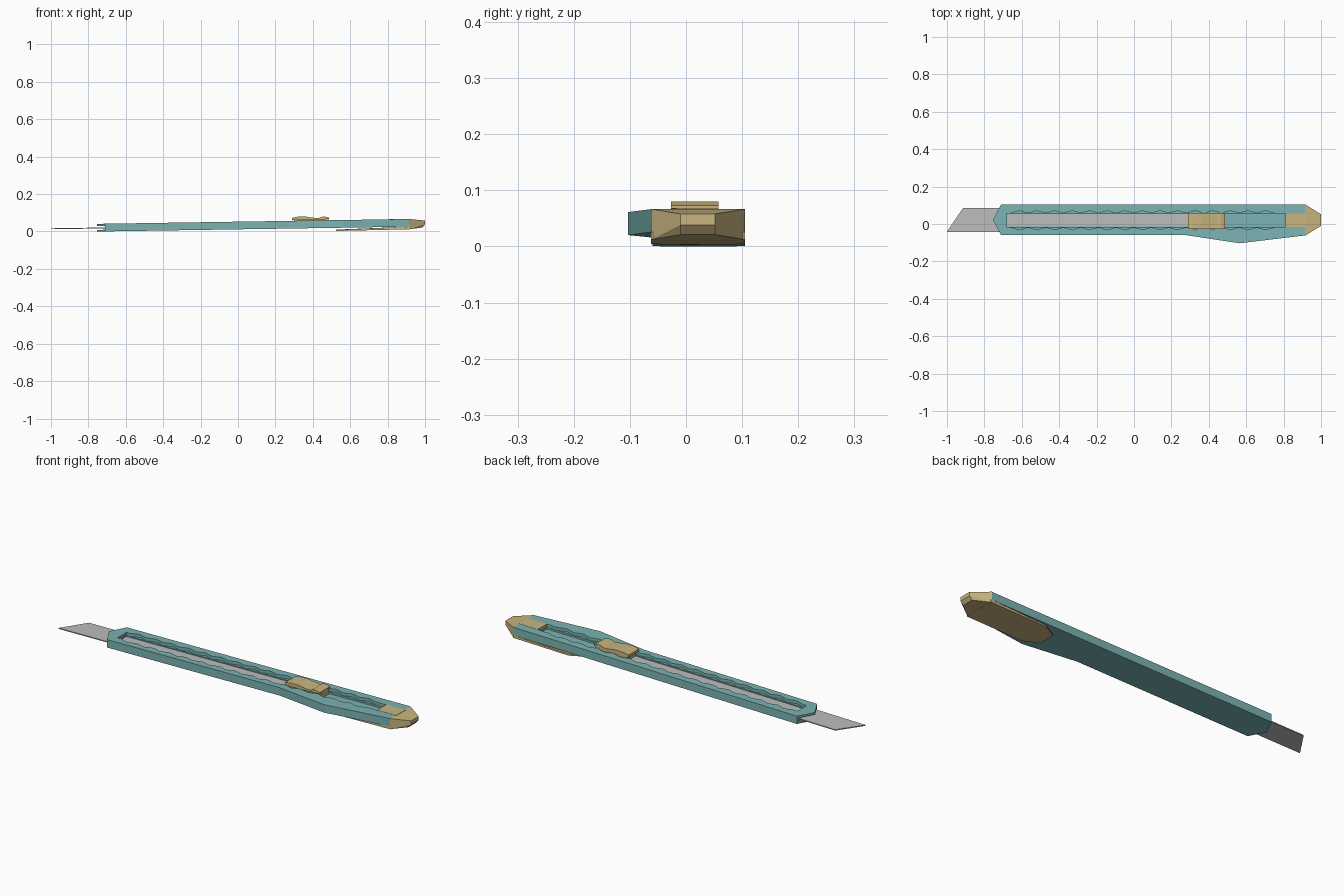
import bpy, bmesh

cube = bpy.data.objects.get("Cube")
if cube:
    bpy.data.objects.remove(cube, do_unlink=True)


def material(name, rgb):
    m = bpy.data.materials.new(name)
    m.use_nodes = True
    m.diffuse_color = (*rgb, 1)
    m.node_tree.nodes["Principled BSDF"].inputs["Base Color"].default_value = (*rgb, 1)
    return m


TEAL = material("teal plastic", (0.20, 0.45, 0.45))
TAN = material("tan plastic", (0.58, 0.46, 0.21))
STEEL = material("grey steel", (0.51, 0.51, 0.51))


def tilt(x):
    """Height of the handle's underside: it rises towards the tail, resting on the clip."""
    return 0.0155 * (x + 0.74)


def finish(name, bm, mat):
    bmesh.ops.recalc_face_normals(bm, faces=bm.faces)
    me = bpy.data.meshes.new(name)
    bm.to_mesh(me)
    bm.free()
    me.materials.append(mat)
    ob = bpy.data.objects.new(name, me)
    bpy.context.collection.objects.link(ob)
    return ob


def plate(name, outline, z0, z1, mat):
    """Flat outline in x, y with thickness z0..z1, lying along the tilted handle."""
    bm = bmesh.new()
    low = [bm.verts.new((x, y, z0 + tilt(x))) for x, y in outline]
    top = [bm.verts.new((x, y, z1 + tilt(x))) for x, y in outline]
    n = len(outline)
    bm.faces.new(low[::-1])
    bm.faces.new(top)
    for i in range(n):
        j = (i + 1) % n
        bm.faces.new((low[i], low[j], top[j], top[i]))
    return finish(name, bm, mat)


def rect(x0, x1, y0, y1):
    return [(x0, y0), (x1, y0), (x1, y1), (x0, y1)]


def side_profile(name, profile, y0, y1, mat):
    """Closed x, z profile extruded across y."""
    bm = bmesh.new()
    face = bm.faces.new([bm.verts.new((x, y0, z)) for x, z in profile])
    ext = bmesh.ops.extrude_face_region(bm, geom=[face])
    for v in ext["geom"]:
        if isinstance(v, bmesh.types.BMVert):
            v.co.y = y1
    return finish(name, bm, mat)


def hull(name, points, mat):
    bm = bmesh.new()
    for p in points:
        bm.verts.new(p)
    bmesh.ops.convex_hull(bm, input=bm.verts[:])
    bmesh.ops.dissolve_limit(bm, angle_limit=0.01, verts=bm.verts[:], edges=bm.edges[:])
    return finish(name, bm, mat)


def cut(ob, cutters):
    """Subtract the cutters, bake the result and remove the cutters."""
    for c in cutters:
        c.hide_render = True
        mod = ob.modifiers.new("cut", "BOOLEAN")
        mod.operation, mod.solver, mod.object = "DIFFERENCE", "EXACT", c
    bpy.context.view_layer.update()
    dg = bpy.context.evaluated_depsgraph_get()
    me = bpy.data.meshes.new_from_object(ob.evaluated_get(dg))
    ob.modifiers.clear()
    ob.data = me
    for c in cutters:
        bpy.data.objects.remove(c, do_unlink=True)


# Handle with pointed nose and a belly near the tail
body = plate("handle", [(-0.71, -0.06), (0.28, -0.06), (0.565, -0.103), (0.915, -0.061),
                        (0.915, 0.105), (-0.71, 0.105), (-0.755, 0.022)], 0, 0.041, TEAL)

# Long slot with a shallow row of locking notches on both edges
Y0, Y1, PITCH, TEETH = -0.015, 0.055, 0.094, 15
lower, upper = [(-0.68, Y0 - 0.002)], [(-0.68, Y1 + 0.002)]
for i in range(TEETH):
    x = -0.66 + i * PITCH
    for dx, d in ((0, 0.002), (PITCH / 2, 0.016)):
        lower.append((x + dx, Y0 - d))
        upper.append((x + dx, Y1 + d))
end = -0.66 + TEETH * PITCH
lower += [(end, Y0 - 0.002), (0.81, Y0 - 0.002)]
upper += [(end, Y1 + 0.002), (0.81, Y1 + 0.002)]
notches = plate("notch_cutter", lower + upper[::-1], 0.026, 0.08, TEAL)
slot = plate("slot_cutter", rect(-0.679, 0.809, Y0, Y1), 0.017, 0.07, TEAL)
# Blade mouth across the nose
mouth = plate("mouth_cutter", rect(-0.80, -0.70, -0.2, 0.2), 0.009, 0.030, TEAL)
cut(body, [notches, slot, mouth])
# Core filling the mouth behind the lips, up to the side walls
plate("mouth_core", rect(-0.71, -0.69, -0.06, 0.105), 0.009, 0.030, TEAL)

# Blade: slanted tip outside, narrow strip seen in the slot
plate("blade", [(-1.0, -0.042), (-0.69, -0.042), (-0.69, 0.085), (-0.915, 0.085)],
      0.016, 0.021, STEEL)
plate("blade_carrier", rect(-0.679, 0.40, Y0 + 0.0005, Y1 - 0.0005), 0.0165, 0.021, STEEL)

# Thumb slider: base in the slot and a wavy grip on top
side_profile("slider_base", [(0.30, 0.035), (0.485, 0.035), (0.485, 0.071), (0.30, 0.069)],
             -0.014, 0.054, TAN)
side_profile("slider_grip", [(0.288, 0.060), (0.42, 0.062), (0.475, 0.066), (0.487, 0.068),
                             (0.487, 0.073), (0.465, 0.080), (0.445, 0.078), (0.432, 0.071),
                             (0.41, 0.073), (0.36, 0.080), (0.32, 0.079), (0.288, 0.073)],
             -0.027, 0.058, TAN)

# Tail cap, narrowing to a blunt end, with a tongue closing the slot
cap = [(0.915, y, z) for y in (-0.062, 0.105) for z in (0.012, 0.0667)]
cap += [(x, y, z) for y in (-0.01, 0.052)
        for x, z in ((0.985, 0.021), (1.0, 0.038), (1.0, 0.058))]
hull("tail_cap", cap, TAN)
plate("cap_tongue", rect(0.81, 0.92, -0.017, 0.057), 0.02, 0.0418, TAN)

# Springy clip under the tail
clip = []
for x, y, low, top in ((0.525, 0.025, 0.003, 0.010), (0.60, 0.0, 0.0045, 0.012),
                       (0.92, 0.0, 0.012, 0.026)):
    for yy in (-0.062 + y * 1.6, 0.105 - y * 1.6):
        clip += [(x, yy, low), (x, yy, top)]
hull("pocket_clip", clip, TAN)
